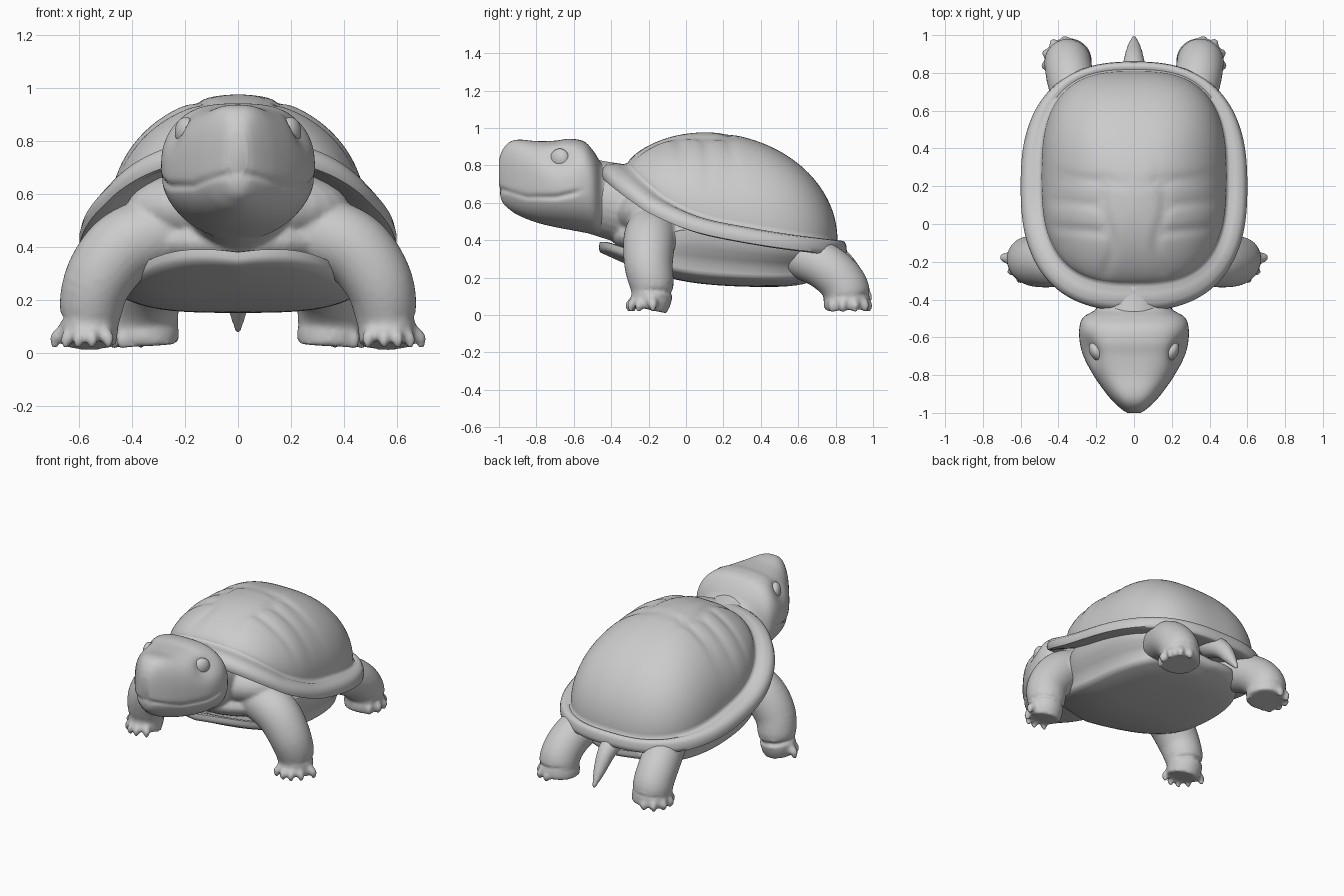
import bpy, bmesh, math
from mathutils import Vector, Matrix

cube = bpy.data.objects.get("Cube")
if cube:
    bpy.data.objects.remove(cube)

mat = bpy.data.materials.new("clay grey")
mat.use_nodes = True
GREY = (0.6, 0.6, 0.6, 1)
mat.diffuse_color = GREY
mat.node_tree.nodes["Principled BSDF"].inputs["Base Color"].default_value = GREY


def curve(keys, t):
    """Smooth interpolation of rows (t, a, b, ...) giving (a, b, ...)."""
    t = min(max(t, keys[0][0]), keys[-1][0])
    i = max(k for k in range(len(keys) - 1) if keys[k][0] <= t)
    p, q = keys[i], keys[i + 1]
    o, r = keys[max(i - 1, 0)], keys[min(i + 2, len(keys) - 1)]
    h = q[0] - p[0]
    s = (t - p[0]) / h
    out = []
    for c in range(1, len(p)):
        m0 = (q[c] - o[c]) / (q[0] - o[0]) * h
        m1 = (r[c] - p[c]) / (r[0] - p[0]) * h
        out.append((2*s**3 - 3*s*s + 1) * p[c] + (s**3 - 2*s*s + s) * m0
                   + (3*s*s - 2*s**3) * q[c] + (s**3 - s*s) * m1)
    return out


def gauss(x):
    return math.exp(-x * x)


def power(v, n):
    return math.copysign(abs(v) ** (2 / n), v)


def oval(a, rx, y0, y1, n):
    return Vector((rx * power(math.cos(a), n),
                   (y0 + y1) / 2 + (y1 - y0) / 2 * power(math.sin(a), n), 0))


def loft(bm, rings):
    loops = [[bm.verts.new(v) for v in ring] for ring in rings]
    for lo, hi in zip(loops, loops[1:]):
        for i in range(len(lo)):
            bm.faces.new((lo[i - 1], lo[i], hi[i], hi[i - 1]))
    bm.faces.new(loops[0][::-1])
    bm.faces.new(loops[-1])


def ball(bm, centre, radii, spin=0):
    m = (Matrix.Translation(centre) @ Matrix.Rotation(spin, 4, 'Z')
         @ Matrix.Diagonal((*radii, 1)))
    bmesh.ops.create_uvsphere(bm, u_segments=32, v_segments=16, radius=1, matrix=m)


def tube(bm, keys, steps=24, sides=28):
    """Limb along rows (t, x, y, z, radius)."""
    rings = []
    for k in range(steps + 1):
        t = k / steps
        *pos, rad = curve(keys, t)
        ahead, back = curve(keys, t + .02), curve(keys, t - .02)
        q = (Vector(ahead[:3]) - Vector(back[:3])).to_track_quat('Z', 'Y')
        rings.append([Vector(pos) + q @ Vector((rad * math.cos(a), rad * math.sin(a), 0))
                      for a in (math.tau * i / sides for i in range(sides))])
    loft(bm, rings)


def finish(name, bm, sharp=60):
    bmesh.ops.recalc_face_normals(bm, faces=bm.faces)
    me = bpy.data.meshes.new(name)
    bm.to_mesh(me)
    bm.free()
    me.materials.append(mat)
    ob = bpy.data.objects.new(name, me)
    bpy.context.collection.objects.link(ob)
    bpy.ops.object.select_all(action='DESELECT')
    ob.select_set(True)
    bpy.context.view_layer.objects.active = ob
    bpy.ops.object.shade_smooth_by_angle(angle=math.radians(sharp))
    return ob


N = 144
ANGLES = [math.tau * i / N for i in range(N)]

# Shell: domed back with shallow scute grooves and a sweeping rim
RIM_Z = [(-.46, .77), (-.4, .72), (-.3, .645), (-.2, .58), (0, .495),
         (.2, .445), (.5, .395), (.86, .355)]
RIM_SECTION = [(0, .045), (.15, .036), (.4, .042), (.75, .038), (.93, .018),
               (1, -.012), (.95, -.036), (.75, -.042), (.2, -.04)]
APEX = Vector((0, .1, 0))


def groove(x, y):
    ax = abs(x)
    fore = 1 / (1 + math.exp((y - .25) / .04))
    g = gauss((ax - .14 - .025 * math.sin(y * 14)) / .03) * fore
    across = [-.04, .1, .23] if ax > .14 else [.22]
    for line in across:
        g += gauss((y - line - .1 * max(0, ax - .2)) / .03) * min(1, ax / .2 + .4)
    return .01 * min(g, 1)


bm = bmesh.new()
rings = []
edge = [(oval(a, .6, -.46, .86, 2.5), oval(a, .49, -.31, .81, 2.8)) for a in ANGLES]
for k in range(1, 41):
    phi = math.pi / 2 * k / 40
    ring = []
    for outer, inner in edge:
        base = curve(RIM_Z, outer.y)[0] + .045
        fore = max(0, (APEX.y - inner.y) / .41) ** 2
        p = APEX.lerp(inner, math.sin(phi))
        p.z = base + (.976 - base) * math.cos(phi) ** (1 + .5 * fore)
        p.z -= groove(p.x, p.y) * min(1, 2 * math.cos(phi))
        ring.append(p)
    rings.append(ring)
for u, dz in RIM_SECTION[1:]:
    rings.append([inner.lerp(outer, u) + Vector((0, 0, curve(RIM_Z, outer.y)[0] + dz))
                  for outer, inner in edge])
rings.append([Vector((v.x * .6, .2 + (v.y - .2) * .6, v.z + .03)) for v in rings[-1]])
loft(bm, rings)
finish("shell", bm)

# Plastron: convex belly plate, raised front lip, side bridges up to the rim
BELLY_Z = [(-.46, .335), (-.3, .265), (-.1, .2), (.1, .165), (.4, .15), (.6, .16), (.74, .2)]
bm = bmesh.new()
rings = []
mid = Vector((0, .14, 0))
for s, lift, wall in [(k / 16, 0, 0) for k in range(1, 17)] + [
        (1.01, .02, 0), (1.005, .045, .08), (.97, .055, .25), (.92, .058, .5),
        (.86, .06, .75), (.8, .06, 1)]:
    ring = []
    for a in ANGLES:
        o = oval(a, .43, -.46, .74, 2.5)
        bridge = max(0, 1 - ((o.y - .28) / .46) ** 4)
        flare = 1 + .2 * math.sin(wall * math.pi / 2)
        p = mid.lerp(o, s + (flare - s) * bridge if wall else s)
        p.z = curve(BELLY_Z, p.y)[0] + .05 * min(s, 1) ** 4 * abs(o.x) / .43
        p.z += lift
        p.z += (curve(RIM_Z, o.y)[0] - .01 - p.z) * bridge * wall
        ring.append(p)
    rings.append(ring)
loft(bm, rings)
finish("plastron", bm)

# Skin: torso, neck, limbs, claws and tail fused into one surface
bm = bmesh.new()
ball(bm, (0, .16, .42), (.5, .56, .16))
ball(bm, (0, -.17, .55), (.42, .22, .16))
tube(bm, [(0, 0, -.1, .56, .25), (.5, 0, -.35, .6, .21), (1, 0, -.6, .66, .19)])
FRONT = [(0, .25, -.17, .47, .14), (.3, .43, -.195, .4, .14), (.55, .53, -.2, .27, .13),
         (.8, .56, -.18, .13, .115), (1, .56, -.2, .03, .1)]
BACK = [(0, .27, .55, .34, .12), (.35, .33, .74, .26, .125), (.7, .35, .85, .15, .125),
        (1, .345, .86, .03, .125)]
FRONT_CLAWS = [(10, .145), (-30, .115), (-65, .115), (-95, .115), (-130, .12)]
BACK_CLAWS = [(-40, .135), (-10, .14), (20, .14), (50, .14), (80, .13)]
for side in (1, -1):
    for limb, claws in ((FRONT, FRONT_CLAWS), (BACK, BACK_CLAWS)):
        tube(bm, [(t, side * x, y, z, r) for t, x, y, z, r in limb])
        _, fx, fy, fz, _ = limb[-1]
        for deg, reach in claws:
            d = Vector((side * math.cos(math.radians(deg)), math.sin(math.radians(deg)), 0))
            foot = Vector((side * fx, fy, 0))
            a, b = foot + d * (reach - .06), foot + d * (reach - .012)
            tube(bm, [(0, a.x, a.y, .085, .036), (.6, b.x, b.y, .05, .024),
                      (1, b.x, b.y, .012, .008)], 10, 12)
tube(bm, [(0, 0, .72, .36, .08), (.4, 0, .85, .27, .058), (.75, 0, .93, .17, .038),
          (1, 0, .995, .075, .01)])
skin = finish("skin", bm)
remesh = skin.modifiers.new("fuse", 'REMESH')
remesh.mode = 'VOXEL'
remesh.voxel_size = .011
remesh.use_smooth_shade = True
soften = skin.modifiers.new("soften", 'SMOOTH')
soften.factor = .5
soften.iterations = 6

# Head: broad wedge with a beak, mouth crease and eye sockets
HEAD = [(-1, .035, .67, .83, .75), (-.985, .06, .61, .875, .73), (-.95, .1, .57, .92, .71),
        (-.9, .145, .535, .937, .7), (-.8, .215, .495, .93, .69), (-.7, .268, .47, .932, .69),
        (-.62, .288, .455, .942, .69), (-.54, .288, .44, .925, .69),
        (-.49, .265, .43, .87, .67), (-.45, .2, .42, .81, .63), (-.38, .18, .42, .79, .62)]
EYE = Vector((.225, -.675, .84))
bm = bmesh.new()
rings = []
for k in range(61):
    y = -1 + .62 * (k / 60) ** 1.3
    w, bottom, top, wide = curve(HEAD, y)
    ring = []
    for a in ANGLES:
        c, s = math.cos(a), math.sin(a)
        n = 2.7 if s > 0 else 2.1
        p = Vector((w * power(c, n), y,
                    wide + (top - wide if s > 0 else wide - bottom) * power(s, n)))
        crease = gauss((p.z - .63 - .35 * max(0, y + .7) ** 1.2 - .3 * max(0, -.85 - y)) / .014)
        crease *= 1 / (1 + math.exp((y + .58) / .015))
        p.x *= 1 - .05 * crease
        p.y += .008 * crease * gauss((y + 1) / .05)
        socket = gauss((Vector((abs(p.x), p.y, p.z)) - EYE).length / .075)
        p.x *= 1 - .17 * socket
        ring.append(p)
    rings.append(ring)
loft(bm, rings)
finish("head", bm)

# Eyes
for side, label in ((1, "left"), (-1, "right")):
    bm = bmesh.new()
    ball(bm, (side * .198, EYE.y, EYE.z - .005), (.036, .055, .055), side * -.5)
    finish(label + "_eye", bm)
